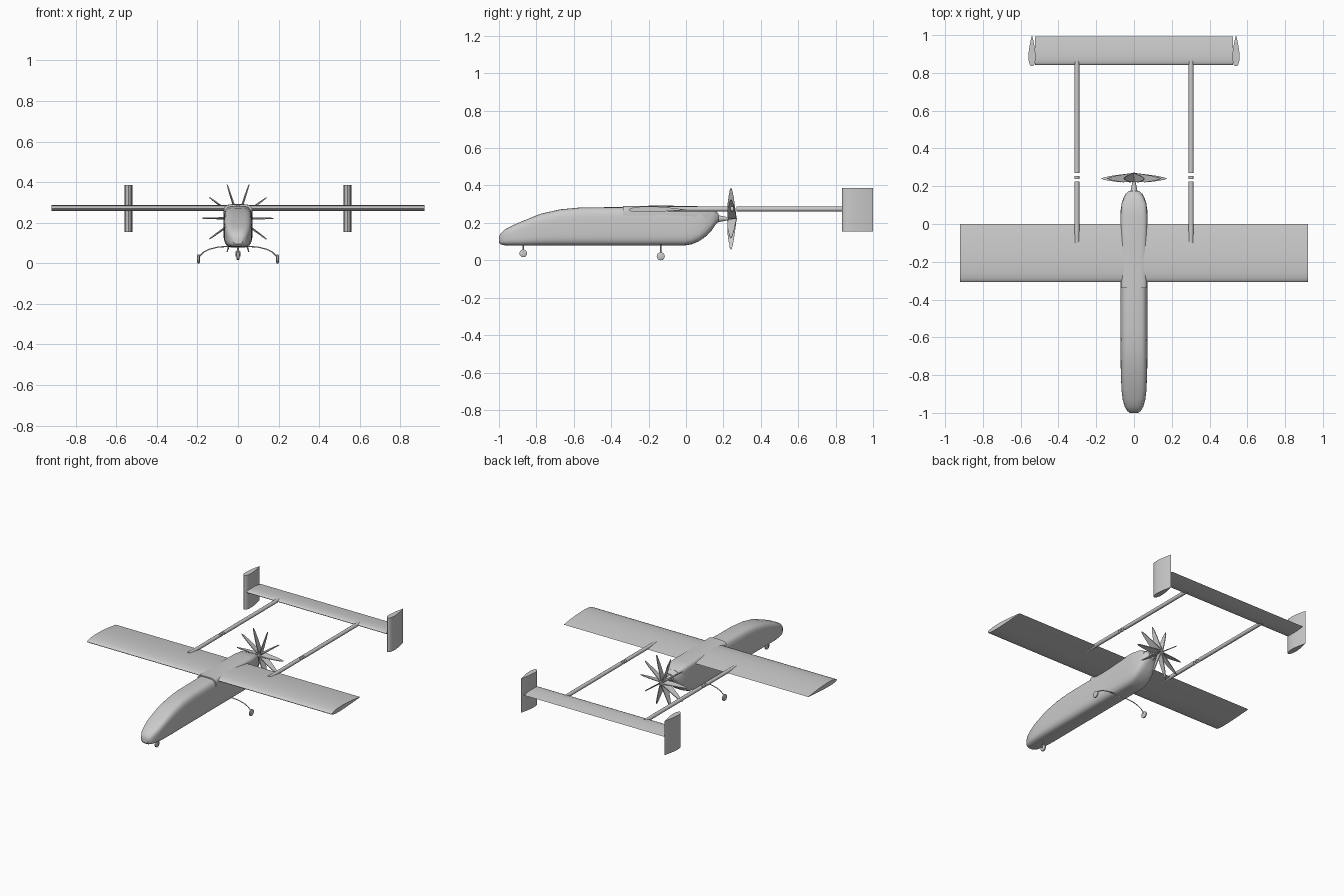
import bpy, bmesh
from math import sin, cos, pi, copysign
from mathutils import Matrix, Vector

if "Cube" in bpy.data.objects:
    bpy.data.objects.remove(bpy.data.objects["Cube"])


def finish(name, bm, angle=35):
    bmesh.ops.recalc_face_normals(bm, faces=bm.faces[:])
    me = bpy.data.meshes.new(name)
    bm.to_mesh(me)
    bm.free()
    ob = bpy.data.objects.new(name, me)
    bpy.context.collection.objects.link(ob)
    bpy.ops.object.select_all(action='DESELECT')
    ob.select_set(True)
    bpy.context.view_layer.objects.active = ob
    bpy.ops.object.shade_smooth_by_angle(angle=angle * pi / 180)
    return ob


def loft(name, rings, angle=35):
    """Skin a list of equal-length closed rings and cap both ends."""
    bm = bmesh.new()
    loops = [[bm.verts.new(p) for p in r] for r in rings]
    n = len(loops[0])
    for a, b in zip(loops, loops[1:]):
        for i in range(n):
            j = (i + 1) % n
            bm.faces.new((a[i], a[j], b[j], b[i]))
    bm.faces.new(loops[0])
    bm.faces.new(loops[-1])
    return finish(name, bm, angle)


def section(y, z0, z1, w, e=4.0, n=40):
    """Squarish super-ellipse cross-section at station y."""
    def f(v):
        return copysign(abs(v) ** (2 / e), v)
    zc, h = (z0 + z1) / 2, (z1 - z0) / 2
    return [(w * f(cos(2 * pi * i / n)), y, zc + h * f(sin(2 * pi * i / n))) for i in range(n)]


def airfoil(chord, thick, camber=0.0, n=12):
    """Closed (along, across) outline, leading edge at 0."""
    def half(t):
        return 5 * thick * (0.2969 * t ** .5 - 0.126 * t - 0.3516 * t * t
                            + 0.2843 * t ** 3 - 0.1036 * t ** 4)
    ts = [(1 - cos(pi * i / n)) / 2 for i in range(n + 1)]
    line = lambda t: 4 * camber * t * (1 - t)
    up = [(chord * t, line(t) + half(t)) for t in ts]
    low = [(chord * t, line(t) - half(t)) for t in ts[1:-1]]
    return up + low[::-1]


def tube(name, pts, radii, n=16):
    """Round bar along a path of points."""
    pts = [Vector(p) for p in pts]
    rings = []
    for i, (p, r) in enumerate(zip(pts, radii)):
        d = pts[min(i + 1, len(pts) - 1)] - pts[max(i - 1, 0)]
        q = d.to_track_quat('Z', 'Y')
        rings.append([p + q @ Vector((r * cos(2 * pi * k / n), r * sin(2 * pi * k / n), 0))
                      for k in range(n)])
    return loft(name, rings)


# fuselage body
loft("fuselage", [section(*s) for s in [
    (-1.0, .095, .128, .022, 3), (-.99, .084, .145, .036, 3), (-.968, .08, .165, .049, 3.2),
    (-.93, .079, .185, .06, 3.5), (-.88, .079, .207, .066), (-.78, .079, .248, .070),
    (-.674, .079, .272, .071), (-.567, .079, .282, .072), (-.4, .079, .284, .072),
    (-.01, .079, .285, .072), (.03, .085, .285, .072), (.07, .102, .285, .071),
    (.11, .13, .281, .065, 3.5), (.14, .163, .273, .055, 3), (.16, .193, .262, .044, 2.6),
    (.175, .205, .248, .028, 2.2)]])

# raised saddle over the wing joint
loft("wing_saddle", [section(*s) for s in [
    (-.338, .2, .291, .070), (-.1, .2, .292, .070), (.05, .2, .290, .071),
    (.11, .2, .284, .065), (.15, .2, .268, .048)]])

# main wing and horizontal tail
prof = airfoil(.307, .031, .003)
loft("wing", [[(x, -.307 + u, .270 + v) for u, v in prof] for x in (-.92, .92)])
prof = airfoil(.15, .021)
loft("tailplane", [[(x, .842 + u, .274 + v) for u, v in prof] for x in (-.525, .525)])

fin = airfoil(.165, .038)
for side, s in (("left", -1), ("right", 1)):
    # vertical end fin
    loft(side + "_fin", [[(s * .54 + v, .835 + u, z) for u, v in fin] for z in (.155, .387)])

    # tail boom in sections with a narrow collar between
    for part, a, b in (("front", -.10, .224), ("collar", .239, .254), ("rear", .27, .87)):
        tube(f"{side}_boom_{part}", [(s * .302, a, .274), (s * .302, b, .274)], (.0125, .0125))

    # arched main gear leg
    tube(side + "_gear_leg", [(s * x, -.135, z) for x, z in [
        (0, .081), (.06, .083), (.10, .08), (.14, .07), (.17, .055), (.187, .038), (.194, .022)]],
        [.003] * 7, 10)


# wheels with rounded tread
def wheel(name, x, y, z, r, w):
    tube(name, [(x + w * k, y, z) for k in (-.5, -.3, .3, .5)], [r * .75, r, r, r * .75], 24)


wheel("left_wheel", -.195, -.135, .0215, .0215, .013)
wheel("right_wheel", .195, -.135, .0215, .0215, .013)
wheel("nose_wheel", 0, -.87, .037, .0205, .014)

# nose strut with fork
tube("nose_strut", [(0, -.87, .057), (0, -.87, .095)], (.004, .004), 10)
for s in (-1, 1):
    tube("nose_fork", [(s * .0095, -.87, .035), (s * .0095, -.87, .058), (0, -.87, .063)], [.0025] * 3, 8)

# propeller shaft cone and spinner
tube("propeller_hub", [(0, y, .222) for y in (.15, .18, .22, .262, .274)],
     (.022, .017, .009, .009, .002), 20)

# ten swept propeller blades, nearly edge-on from the front
outline = [(.004, .226), (.03, .222), (.07, .221), (.12, .227), (.16, .234), (.175, .24),
           (.16, .247), (.12, .255), (.07, .262), (.03, .267), (.004, .27)]
for k in range(10):
    m = Matrix.Translation((0, 0, .222)) @ Matrix.Rotation(k * pi / 5, 4, 'Y')
    rings = [[m @ Vector((r, y, (y - .243) * .15 + t)) for r, y in outline] for t in (-.0025, .0025)]
    loft(f"propeller_blade_{k + 1}", rings)
